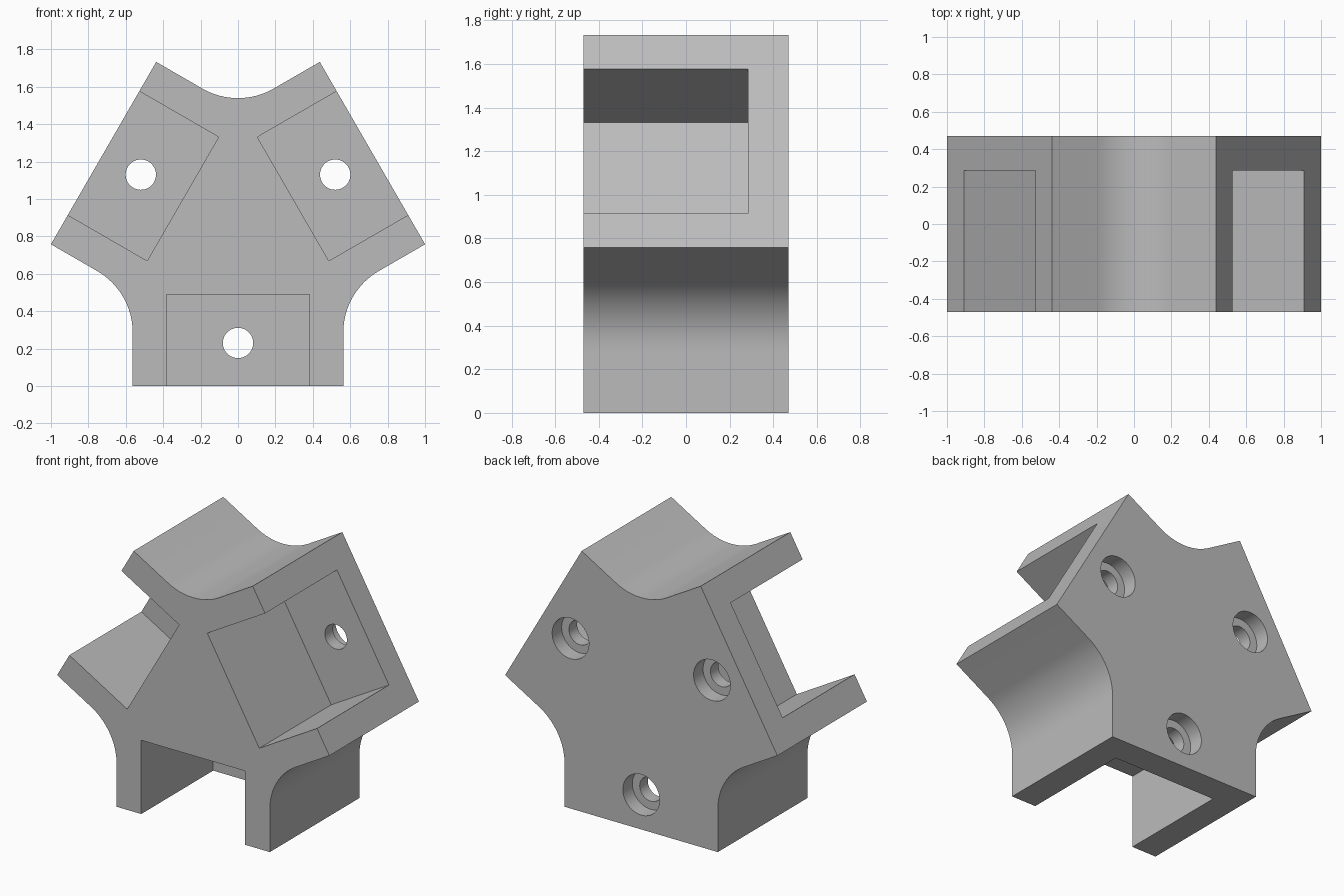
import bpy
import bmesh
import math
from mathutils import Matrix, Vector

default = bpy.data.objects.get("Cube")
if default:
    bpy.data.objects.remove(default, do_unlink=True)

CENTRE = 0.83        # height of the hub, also its distance to each arm end
HALF_W = 0.563       # half width of an arm
HALF_D = 0.47        # half depth of the body
FILLET = 0.38        # radius between neighbouring arms
SLOT_W, SLOT_H, SLOT_BACK = 0.764, 0.49, 0.285
HOLE_Z = 0.23

grey = bpy.data.materials.new("plain grey")
grey.use_nodes = True
colour = (0.5, 0.5, 0.5, 1)
grey.diffuse_color = colour
grey.node_tree.nodes["Principled BSDF"].inputs["Base Color"].default_value = colour


def make_object(name, bm):
    bmesh.ops.recalc_face_normals(bm, faces=bm.faces)
    mesh = bpy.data.meshes.new(name)
    bm.to_mesh(mesh)
    bm.free()
    mesh.materials.append(grey)
    obj = bpy.data.objects.new(name, mesh)
    bpy.context.collection.objects.link(obj)
    return obj


def turned(i):
    """Rotation of arm i about the hub axis."""
    hub = Matrix.Translation((0, 0, CENTRE))
    return hub @ Matrix.Rotation(i * math.tau / 3, 4, "Y") @ hub.inverted()


def cylinder(name, radius, y0, y1, turn):
    bm = bmesh.new()
    place = Matrix.Translation((0, (y0 + y1) / 2, HOLE_Z)) @ Matrix.Rotation(math.pi / 2, 4, "X")
    bmesh.ops.create_cone(bm, cap_ends=True, segments=64, radius1=radius, radius2=radius,
                          depth=y1 - y0, matrix=turn @ place)
    return make_object(name, bm)


def slot(name, turn):
    bm = bmesh.new()
    y0, z0 = -HALF_D - 0.1, -0.1
    size = (SLOT_W, SLOT_BACK - y0, SLOT_H - z0)
    place = Matrix.Translation((0, (SLOT_BACK + y0) / 2, (SLOT_H + z0) / 2))
    bmesh.ops.create_cube(bm, size=1, matrix=turn @ place @ Matrix.Diagonal((*size, 1)))
    return make_object(name, bm)


# Outline of one arm end and the fillet beside it, repeated three times
arm = [Vector((-HALF_W, -HALF_D, 0)), Vector((HALF_W, -HALF_D, 0))]
corner_z = CENTRE - HALF_W * math.tan(math.pi / 6)
arc_z = corner_z - FILLET * math.tan(math.pi / 6)
STEPS = 16
for s in range(STEPS + 1):
    a = math.pi - s / STEPS * math.pi / 3
    arm.append(Vector((HALF_W + FILLET + FILLET * math.cos(a), -HALF_D,
                       arc_z + FILLET * math.sin(a))))

# Three-armed body
bm = bmesh.new()
outline = [bm.verts.new(turned(-i) @ p) for i in range(3) for p in arm]
front = bm.faces.new(outline)
extruded = bmesh.ops.extrude_face_region(bm, geom=[front], use_keep_orig=True)
bmesh.ops.translate(bm, vec=(0, 2 * HALF_D, 0),
                    verts=[v for v in extruded["geom"] if isinstance(v, bmesh.types.BMVert)])
body = make_object("three_way_bracket", bm)

# Slots, screw holes and counterbores
cutters = []
for i in range(3):
    turn = turned(i)
    cutters.append(slot(f"slot_cutter_{i}", turn))
    cutters.append(cylinder(f"screw_hole_cutter_{i}", 0.081, 0, HALF_D + 0.1, turn))
    cutters.append(cylinder(f"counterbore_cutter_{i}", 0.135, HALF_D - 0.1, HALF_D + 0.1, turn))

bpy.context.view_layer.objects.active = body
for cutter in cutters:
    cutter.hide_render = True
    mod = body.modifiers.new(cutter.name, "BOOLEAN")
    mod.operation = "DIFFERENCE"
    mod.solver = "EXACT"
    mod.object = cutter
    bpy.ops.object.modifier_apply(modifier=mod.name)
    bpy.data.objects.remove(cutter, do_unlink=True)

# Smooth fillets and holes, sharp edges elsewhere
bpy.ops.object.select_all(action="DESELECT")
body.select_set(True)
bpy.ops.object.shade_smooth_by_angle(angle=math.radians(25))
